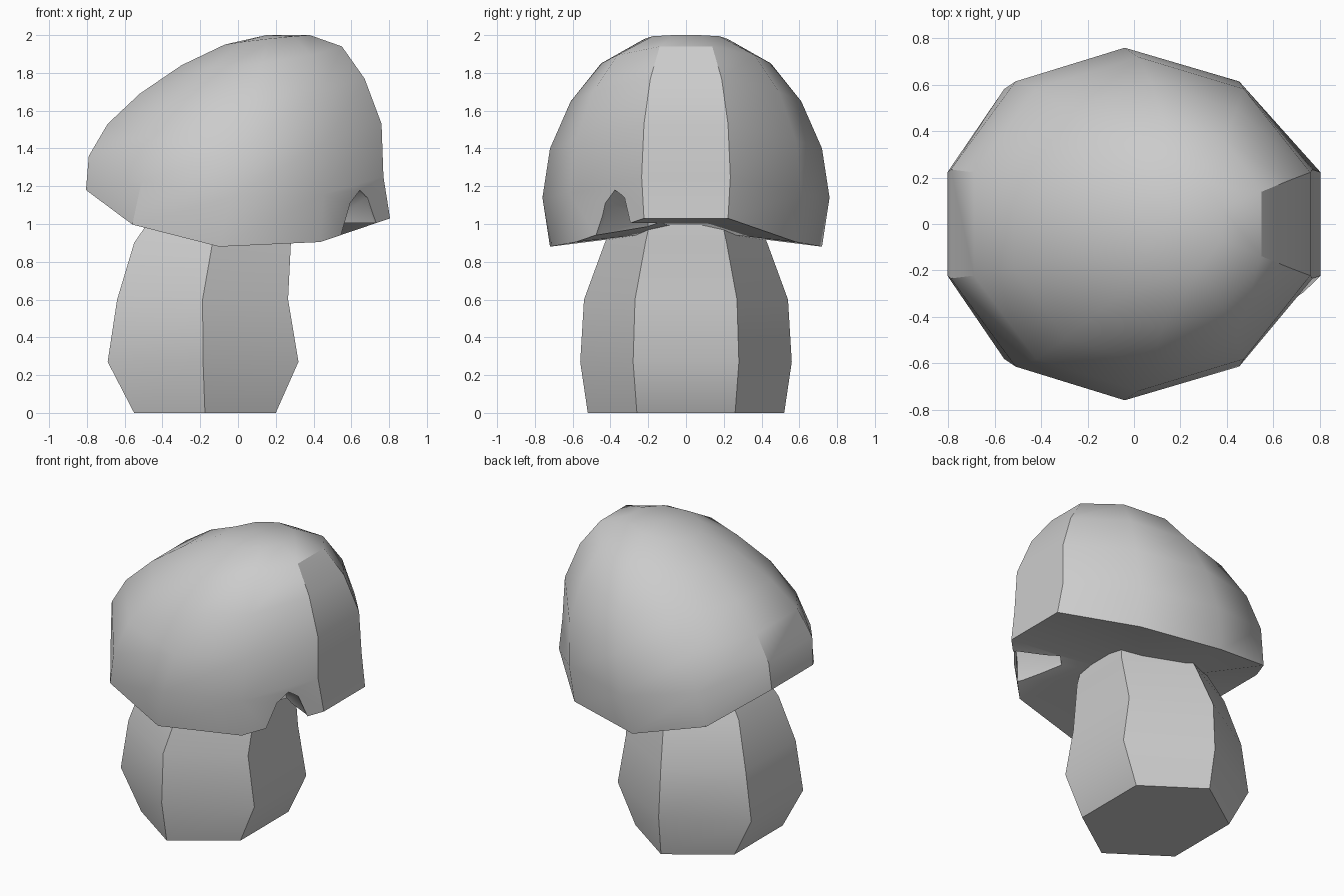
import bpy, bmesh, math
from mathutils import Vector

if "Cube" in bpy.data.objects:
    bpy.data.objects.remove(bpy.data.objects["Cube"])


def build(name, verts, faces):
    me = bpy.data.meshes.new(name)
    bm = bmesh.new()
    vs = [bm.verts.new(v) for v in verts]
    for f in faces:
        bm.faces.new([vs[i] for i in f])
    bmesh.ops.recalc_face_normals(bm, faces=bm.faces)
    bm.to_mesh(me)
    bm.free()
    ob = bpy.data.objects.new(name, me)
    bpy.context.collection.objects.link(ob)
    return ob


def loft_faces(n, rings, first=0):
    return [(first + r * n + i, first + r * n + (i + 1) % n,
             first + (r + 1) * n + (i + 1) % n, first + (r + 1) * n + i)
            for r in range(rings - 1) for i in range(n)]


def activate(ob):
    bpy.ops.object.select_all(action='DESELECT')
    ob.select_set(True)
    bpy.context.view_layer.objects.active = ob


def smooth(ob, deg):
    activate(ob)
    bpy.ops.object.shade_smooth_by_angle(angle=math.radians(deg))


# Mushroom cap: ten-sided rings, each tilted and saddle-shaped
# x mid, x bend, x half, y radius, z mid, z left, z right
CAP = [(-.10, .10, .805, .72, .88, 1.18, 1.03),
       (-.04, .03, .78, .76, 1.14, 1.36, 1.25),
       (.02, .015, .725, .72, 1.40, 1.53, 1.53),
       (.075, 0, .595, .61, 1.65, 1.69, 1.77),
       (.125, 0, .425, .45, 1.85, 1.84, 1.94),
       (.155, 0, .225, .22, 1.98, 1.95, 2.0)]
N = 10
verts = []
for xm, xb, xh, ry, zm, zl, zr in CAP:
    for i in range(N):
        a = math.radians(18 + 36 * i)
        c = math.cos(a) / math.cos(math.radians(18))
        tilt, saddle = (zr - zl) / 2, (zr + zl) / 2 - zm
        verts.append((xm + xb * c * c + xh * c, ry * math.sin(a),
                      zm + tilt * c + saddle * abs(c) ** 2.4))
top = len(verts)
verts += [(.15, 0, 2.0), (-.08, 0, .97)]
faces = loft_faces(N, len(CAP))
last = N * (len(CAP) - 1)
for i in range(N):
    j = (i + 1) % N
    faces += [(last + i, last + j, top), (j, i, top + 1)]
cap = build("mushroom_cap", verts, faces)

# Bite out of the front right rim
PROFILE = [(.12, .78), (.136, .91), (.217, 1.11), (.29, 1.18),
           (.353, 1.14), (.41, 1.0), (.42, .78)]
base, t, n = Vector((.43, -.57, 0)), Vector((.736, .677, 0)), Vector((-.677, .736, 0))
cv = []
for depth, k in ((-.2, 1), (.02, 1), (.28, .45)):
    for u, z in PROFILE:
        p = base + t * (.27 + (u - .27) * k) + n * depth
        cv.append((p.x, p.y, .78 + (z - .78) * (.5 + .5 * k)))
m = len(PROFILE)
cutter = build("bite_cutter", cv, loft_faces(m, 3) +
               [tuple(range(m)), tuple(range(2 * m, 3 * m))])
cutter.hide_render = True
mod = cap.modifiers.new("bite", 'BOOLEAN')
mod.operation = 'DIFFERENCE'
mod.solver = 'EXACT'
mod.object = cutter
activate(cap)
bpy.ops.object.modifier_apply(modifier=mod.name)
bpy.data.objects.remove(cutter, do_unlink=True)
smooth(cap, 35)

# Six-sided stem: z, x left, x right, y radius
STEM = [(0, -.55, .20, .52), (.27, -.69, .32, .56), (.60, -.64, .265, .54),
        (.90, -.55, .28, .43), (1.06, -.44, .26, .36)]
sv = []
for z, xl, xr, ry in STEM:
    for i in range(6):
        a = math.radians(30 + 60 * i)
        c = math.cos(a) / math.cos(math.radians(30))
        sv.append(((xl + xr) / 2 + (xr - xl) / 2 * c, ry * math.sin(a), z))
stem = build("mushroom_stem", sv, loft_faces(6, len(STEM)) +
             [tuple(range(6)), tuple(range(24, 30))])
smooth(stem, 50)
